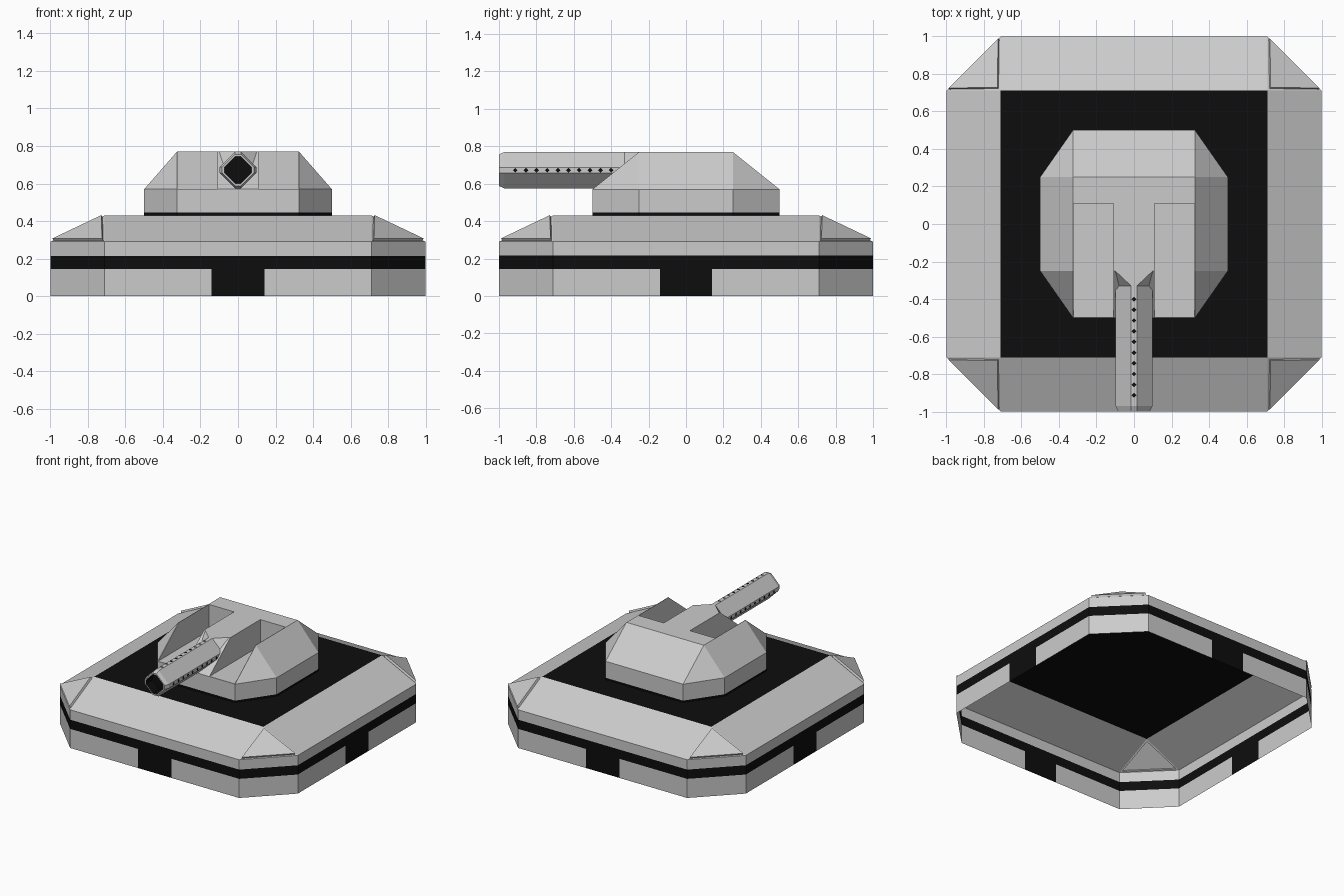
import bpy, bmesh
from mathutils import Vector

if "Cube" in bpy.data.objects:
    bpy.data.objects.remove(bpy.data.objects["Cube"])

black = bpy.data.materials.new("black")
black.diffuse_color = (0.004, 0.004, 0.004, 1)
black.use_nodes = True
black.node_tree.nodes["Principled BSDF"].inputs["Base Color"].default_value = black.diffuse_color


def make(name, bm, mat=None):
    mesh = bpy.data.meshes.new(name)
    bm.to_mesh(mesh)
    bm.free()
    ob = bpy.data.objects.new(name, mesh)
    bpy.context.collection.objects.link(ob)
    if mat:
        mesh.materials.append(mat)
    return ob


def polys(name, faces, mat=None):
    """Mesh from a list of polygons, each a list of points."""
    bm = bmesh.new()
    for f in faces:
        bm.faces.new([bm.verts.new(p) for p in f])
    bmesh.ops.remove_doubles(bm, verts=bm.verts, dist=1e-5)
    return make(name, bm, mat)


def hull(name, pts, mat=None):
    """Flat-faced convex solid around a few points."""
    bm = bmesh.new()
    for p in pts:
        bm.verts.new(p)
    bmesh.ops.convex_hull(bm, input=bm.verts)
    bmesh.ops.dissolve_limit(bm, angle_limit=0.01, verts=bm.verts, edges=bm.edges)
    bmesh.ops.recalc_face_normals(bm, faces=bm.faces)
    return make(name, bm, mat)


def turn(p, k):
    """Rotate a point by k quarter turns about z."""
    x, y, z = p
    for _ in range(k):
        x, y = -y, x
    return (x, y, z)


def wall(x0, y0, x1, y1, z0, z1):
    return [(x0, y0, z0), (x1, y1, z0), (x1, y1, z1), (x0, y0, z1)]


def four(faces):
    return [[turn(p, k) for p in f] for f in faces for k in range(4)]


# Base: open-bottomed octagonal shell, one quarter repeated four times
C, D = 0.71, 0.14
full = lambda z0, z1: [wall(-C, -1, C, -1, z0, z1), wall(C, -1, 1, -C, z0, z1)]
polys("base_lower_wall", four([wall(-C, -1, -D, -1, 0, .145),
                               wall(D, -1, C, -1, 0, .145),
                               wall(C, -1, 1, -C, 0, .145)]))
polys("base_doors", four([wall(-D, -1, D, -1, 0, .145)]), black)
polys("base_stripe", four(full(.145, .215)), black)
polys("base_upper_wall", four(full(.215, .29)))
polys("base_sloped_roof", four([[(-C, -1, .29), (C, -1, .29), (C, -C, .43), (-C, -C, .43)]]))
polys("base_deck", [[(-C, -C, .43), (C, -C, .43), (C, C, .43), (-C, C, .43)]], black)

# Corner roofs with a raised triangular panel
bm = bmesh.new()
for k in range(4):
    tri = [(C, -1, .29), (1, -C, .29), (C, -C, .43)]
    bm.faces.new([bm.verts.new(turn(p, k)) for p in tri])
bm.normal_update()
corners = bm.faces[:]
bmesh.ops.inset_individual(bm, faces=corners, thickness=.02)
bmesh.ops.inset_individual(bm, faces=corners, thickness=.0005, depth=.016)
make("base_corner_panels", bm)

# Turret: elongated octagon with sloped shoulders
TX, TY, W = .325, .25, .5


def octagon(z):
    return [(sx * a, sy * b, z) for sx in (-1, 1) for sy in (-1, 1)
            for a, b in ((TX, W), (W, TY))]


hull("turret_ring", octagon(.43) + octagon(.445), black)
top = [(sx * TX, sy * TY, .77) for sx in (-1, 1) for sy in (-1, 1)]
turret = hull("turret_body", octagon(.445) + octagon(.57) + top)

# Two open slots cut in the turret front
for s in (-1, 1):
    cutter = hull("slot_cutter", [(s * x, y, z) for x in (.11, .322)
                                  for y in (-.6, .11) for z in (.571, .9)])
    cutter.hide_render = True
    mod = turret.modifiers.new("slot", 'BOOLEAN')
    mod.operation, mod.solver, mod.object = 'DIFFERENCE', 'EXACT', cutter
    bpy.context.view_layer.objects.active = turret
    bpy.ops.object.modifier_apply(modifier=mod.name)
    bpy.data.objects.remove(cutter)

# Barrel: diamond section with blunted corners
CZ, T = .672, .015


def section(y, r, t=T):
    return [Vector((x, y, CZ + z)) for x, z in
            ((r, -t), (r, t), (t, r), (-t, r), (-r, t), (-r, -t), (-t, -r), (t, -r))]


rings = [section(-.33, .098), section(-.97, .098), section(-1, .084),
         section(-1, .072), section(-.92, .072)]
faces = []
for a, b in zip(rings, rings[1:]):
    for i in range(8):
        j = (i + 1) % 8
        faces.append([a[i], b[i], b[j], a[j]])
polys("barrel", faces[:24])
polys("barrel_bore", faces[24:] + [rings[4][::-1]], black)

# Collar blending the square turret front into the barrel
hull("barrel_collar", section(-.33, .098) + [(x, -.25, CZ + z)
                                             for x in (-.1, .1) for z in (-.098, .098)])

# Rows of small diamond vents along the barrel's four ridges
vents = []
for n in range(10):
    y, h, r = -.40 - n * .057, .013, .0995
    for ux, uz in ((0, 1), (1, 0), (0, -1), (-1, 0)):
        vents.append([(ux * r + uz * a * h, y + b * h, CZ + uz * r - ux * a * h)
                      for a, b in ((1, 0), (0, 1), (-1, 0), (0, -1))])
polys("barrel_vents", vents, black)
